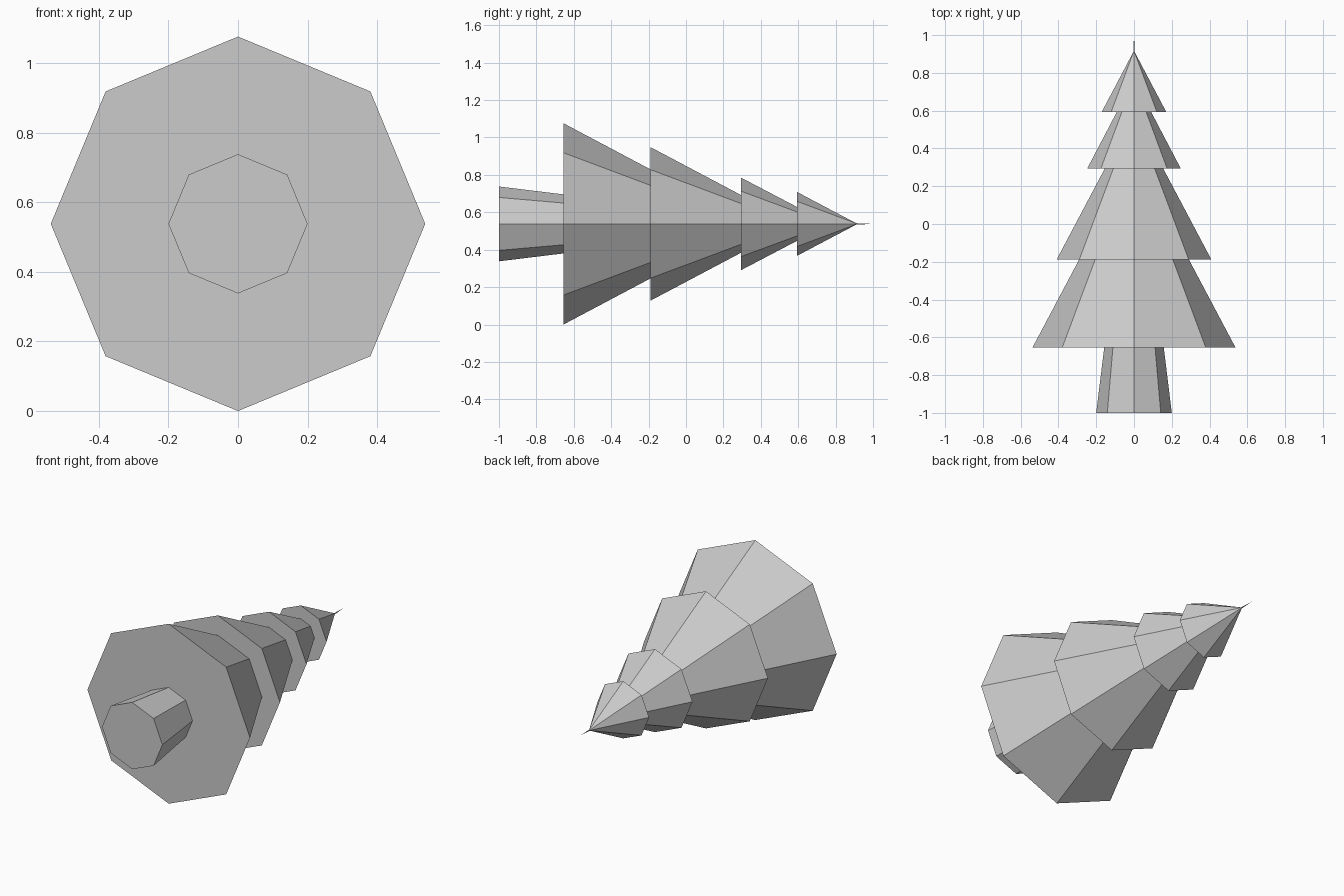
import bpy, bmesh
from math import cos, sin, pi

if "Cube" in bpy.data.objects:
    bpy.data.objects.remove(bpy.data.objects["Cube"])

SIDES = 8
AXIS_Z = 0.538  # height of the lying tree's axis


def lathe(name, profile):
    """Closed faceted solid around the y axis; profile is (radius, y) points."""
    bm = bmesh.new()
    rings = []
    for r, y in profile:
        if r == 0:
            rings.append([bm.verts.new((0, y, AXIS_Z))] * SIDES)
        else:
            rings.append([bm.verts.new((r * cos(2 * pi * i / SIDES), y,
                                        AXIS_Z + r * sin(2 * pi * i / SIDES)))
                          for i in range(SIDES)])
    for a, b in zip(rings, rings[1:]):
        for i in range(SIDES):
            j = (i + 1) % SIDES
            corners = list(dict.fromkeys((a[i], a[j], b[j], b[i])))
            bm.faces.new(corners)
    # flat end caps
    for ring, (r, _) in ((rings[0], profile[0]), (rings[-1], profile[-1])):
        if r > 0:
            bm.faces.new(ring)
    bmesh.ops.recalc_face_normals(bm, faces=bm.faces)
    mesh = bpy.data.meshes.new(name)
    bm.to_mesh(mesh)
    bm.free()
    obj = bpy.data.objects.new(name, mesh)
    bpy.context.collection.objects.link(obj)
    return obj


# Trunk, tapering and sunk slightly into the lowest branches
lathe("trunk", [(0.2, -1.0), (0.156, -0.64)])

# Four stepped tiers of branches ending in a point
lathe("branches", [(0.538, -0.655), (0.291, -0.189),
                   (0.41, -0.189), (0.155, 0.293),
                   (0.248, 0.293), (0.091, 0.593),
                   (0.171, 0.593), (0, 0.917)])

# Thin needle at the treetop
lathe("treetop_needle", [(0.004, 0.905), (0, 1.0)])
